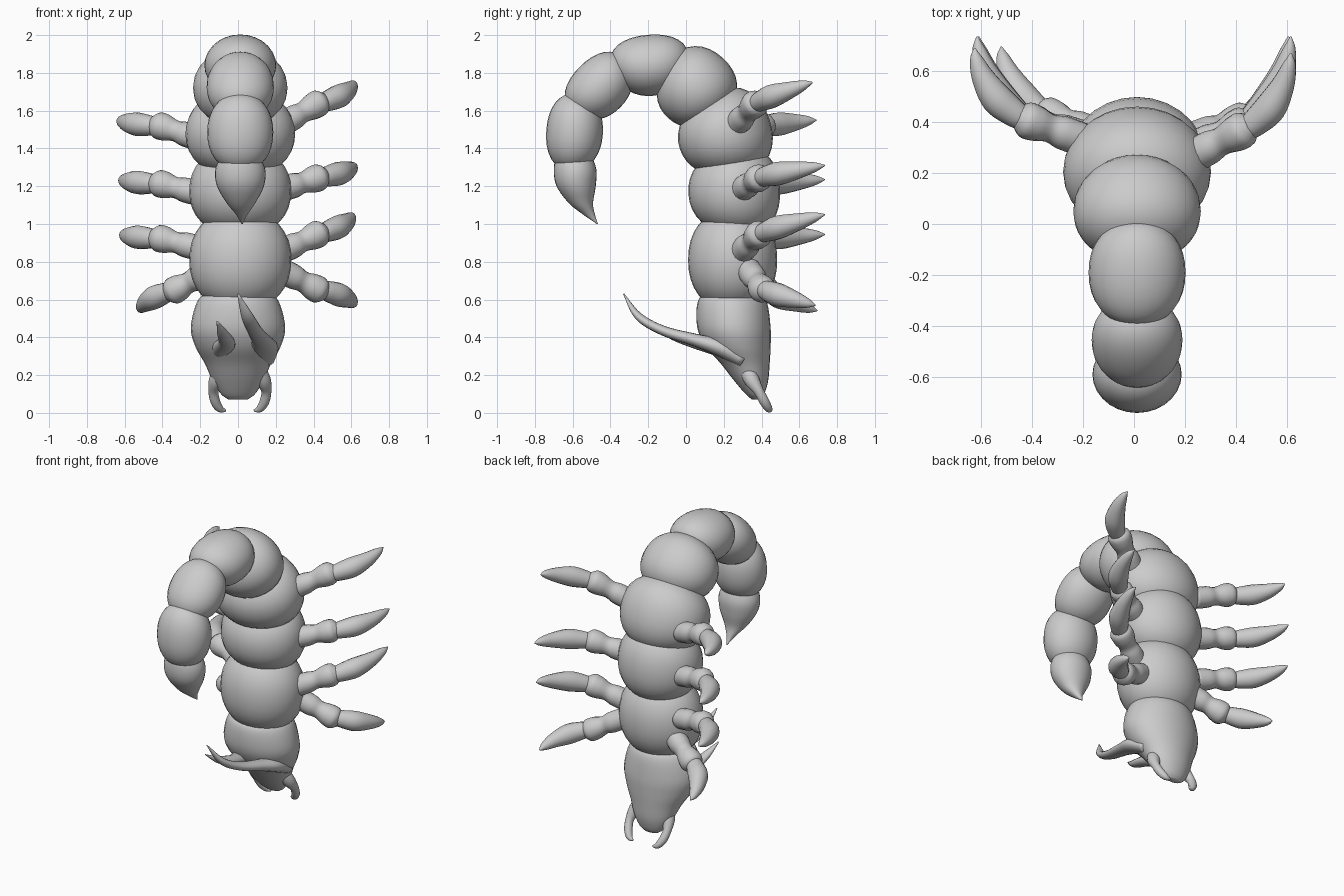
import bpy, bmesh
from math import sin, cos, pi, radians
from mathutils import Vector

if "Cube" in bpy.data.objects:
    bpy.data.objects.remove(bpy.data.objects["Cube"])

SIDES = 28


def loft(name, rings):
    """Skin a list of point rings, closing both ends."""
    bm = bmesh.new()
    loops = [[bm.verts.new(p) for p in r] for r in rings]
    n = len(loops[0])
    for a, b in zip(loops, loops[1:]):
        for i in range(n):
            j = (i + 1) % n
            bm.faces.new((a[i], a[j], b[j], b[i]))
    bm.faces.new(loops[0][::-1])
    bm.faces.new(loops[-1])
    bmesh.ops.recalc_face_normals(bm, faces=bm.faces)
    me = bpy.data.meshes.new(name)
    bm.to_mesh(me)
    bm.free()
    for f in me.polygons:
        f.use_smooth = True
    ob = bpy.data.objects.new(name, me)
    bpy.context.collection.objects.link(ob)
    return ob


def smooth_path(keys, steps=5):
    """Catmull-Rom through tuples of any length."""
    k = [Vector(p) for p in keys]
    k = [2 * k[0] - k[1]] + k + [2 * k[-1] - k[-2]]
    out = []
    for i in range(1, len(k) - 2):
        a, b, c, d = k[i - 1:i + 3]
        for s in range(steps):
            t = s / steps
            out.append(0.5 * (2 * b + (c - a) * t + (2 * a - 5 * b + 4 * c - d) * t**2
                              + (3 * b - a - 3 * c + d) * t**3))
    return out + [k[-2]]


def tube(name, keys, sides=16, widen=1.0):
    """Tapered tube, optionally widened sideways; keys are (x, y, z, radius)."""
    pts = smooth_path(keys)
    pos = [Vector(p[:3]) for p in pts]
    rings, u = [], None
    for i, c in enumerate(pos):
        t = (pos[min(i + 1, len(pos) - 1)] - pos[max(i - 1, 0)]).normalized()
        if u is None:
            u = Vector((1, 0, 0)) if abs(t.x) < 0.8 else t.orthogonal()
        u = (u - t * u.dot(t)).normalized()
        v = t.cross(u)
        r = max(pts[i][3], 0.002)
        rings.append([c + r * (u * widen * cos(2 * pi * j / sides) + v * sin(2 * pi * j / sides))
                      for j in range(sides)])
    return loft(name, rings)


def stack(name, keys):
    """Horizontal ellipse sections; keys are (x, z, y_min, y_max, half_width)."""
    rings = []
    for x, z, y0, y1, w in smooth_path(keys):
        rings.append([(x + w * cos(2 * pi * j / SIDES),
                       (y0 + y1) / 2 + (y1 - y0) / 2 * sin(2 * pi * j / SIDES), z)
                      for j in range(SIDES)])
    return loft(name, rings)


def segment(name, y, z, tilt, width, depth, length, wedge, p=2.2):
    """Barrel-like body segment; the wedge makes its outer side longer."""
    a = radians(tilt)
    axis, out = Vector((0, -sin(a), cos(a))), Vector((0, cos(a), sin(a)))
    rings = []
    for i in range(17):
        s = sin((i / 16 - 0.5) * pi * 0.985)
        r = (1 - abs(s)**p)**(1 / p)
        ring = []
        for j in range(SIDES):
            q = 2 * pi * j / SIDES
            n = r * sin(q)
            ring.append(Vector((0.012 + width * r * cos(q), y, z)) + out * depth * n
                        + axis * length * s * (1 + wedge * n))
        rings.append(ring)
    loft(name, rings)


# Body and curling tail segments
for name, *v in (
    ("body_segment_lower", 0.247, 0.81, 0, 0.27, 0.236, 0.27, 0),
    ("body_segment_middle", 0.255, 1.175, 4, 0.27, 0.243, 0.24, 0.12),
    ("body_segment_upper", 0.205, 1.475, 18, 0.29, 0.25, 0.23, 0.15),
    ("tail_segment_1", 0.05, 1.72, 48, 0.25, 0.215, 0.2, 0.1),
    ("tail_segment_2", -0.19, 1.84, 95, 0.19, 0.162, 0.205, 0.15),
    ("tail_segment_3", -0.455, 1.725, 135, 0.178, 0.152, 0.195, 0.1),
    ("tail_segment_4", -0.59, 1.485, 176, 0.175, 0.15, 0.205, 0.05),
):
    segment(name, *v)

# Tail stinger
stack("tail_stinger", [
    (.012, 1.40, -.62, -.57, .03), (.012, 1.37, -.68, -.51, .09), (.012, 1.29, -.70, -.475, .132),
    (.013, 1.20, -.685, -.478, .124), (.016, 1.11, -.62, -.492, .075),
    (.02, 1.05, -.545, -.482, .03), (.022, 1.0, -.472, -.466, .003)])

# Head
stack("head", [
    (0, .66, .20, .32, .05), (0, .63, .10, .39, .17), (0, .58, .06, .43, .22),
    (0, .45, .06, .448, .25), (0, .35, .105, .448, .225), (0, .26, .185, .443, .175),
    (0, .17, .255, .435, .135), (0, .10, .315, .415, .09), (0, .07, .35, .395, .05)])

# Legs: base, joint and tip for each
legs = {
    "right_leg": [((.22, .26, 1.52), (.41, .36, 1.63), (.615, .67, 1.75)),
                  ((.22, .29, 1.18), (.41, .38, 1.24), (.615, .735, 1.31)),
                  ((.22, .29, .85), (.41, .38, .94), (.605, .735, 1.05)),
                  ((.22, .33, .76), (.41, .40, .66), (.615, .685, .57))],
    "left_leg": [((-.20, .33, 1.45), (-.40, .40, 1.515), (-.625, .69, 1.55)),
                 ((-.20, .34, 1.16), (-.40, .40, 1.21), (-.615, .735, 1.235)),
                 ((-.20, .34, .87), (-.40, .40, .92), (-.61, .735, .945)),
                 ((-.15, .35, .75), (-.325, .42, .655), (-.52, .695, .54))],
}
for side, group in legs.items():
    for i, (base, joint, tip) in enumerate(group, 1):
        b, j, t = Vector(base), Vector(joint), Vector(tip)
        d = (j - b).normalized()

        def key(p, r):
            return (*p, r)
        # Upper limb with a waist and a rounded knob
        tube(f"{side}_{i}_limb", [
            key(b, .066), key(b.lerp(j, .4), .066), key(b.lerp(j, .65), .056),
            key(j - d * .02, .07), key(j + d * .03, .07), key(j + d * .065, .04)])

        # Curved claw bending backward
        def bend(f, g, h):
            return Vector((j.x + (t.x - j.x) * f, j.y + (t.y - j.y) * g, j.z + (t.z - j.z) * h))
        tube(f"{side}_{i}_claw", [
            key(bend(.12, .02, .04), .045), key(bend(.35, .14, .2), .056),
            key(bend(.62, .32, .4), .062), key(bend(.85, .6, .65), .046),
            key(bend(.97, .85, .88), .026), key(t, .003)])

# Flattened horns: long on the right, short on the left
tube("right_horn", [(.13, .30, .28, .04), (.14, .18, .345, .046), (.125, .05, .385, .034),
                    (.09, -.12, .435, .026), (.05, -.25, .51, .021), (0, -.33, .63, .003)],
     widen=1.6)
tube("left_horn", [(-.10, .28, .29, .04), (-.08, .16, .345, .042), (-.06, .04, .375, .032),
                   (-.08, -.09, .42, .022), (-.11, -.19, .485, .003)], widen=1.4)

# Hooked mandibles
for side, s in (("right", 1), ("left", -1)):
    tube(f"{side}_mandible", [
        (s * .10 + .01, .32, .23, .04), (s * .125 + .01, .35, .17, .04),
        (s * .14 + .01, .385, .115, .027), (s * .13 + .01, .415, .06, .026),
        (s * .105 + .01, .438, .022, .02), (s * .075 + .01, .447, .012, .006)])
